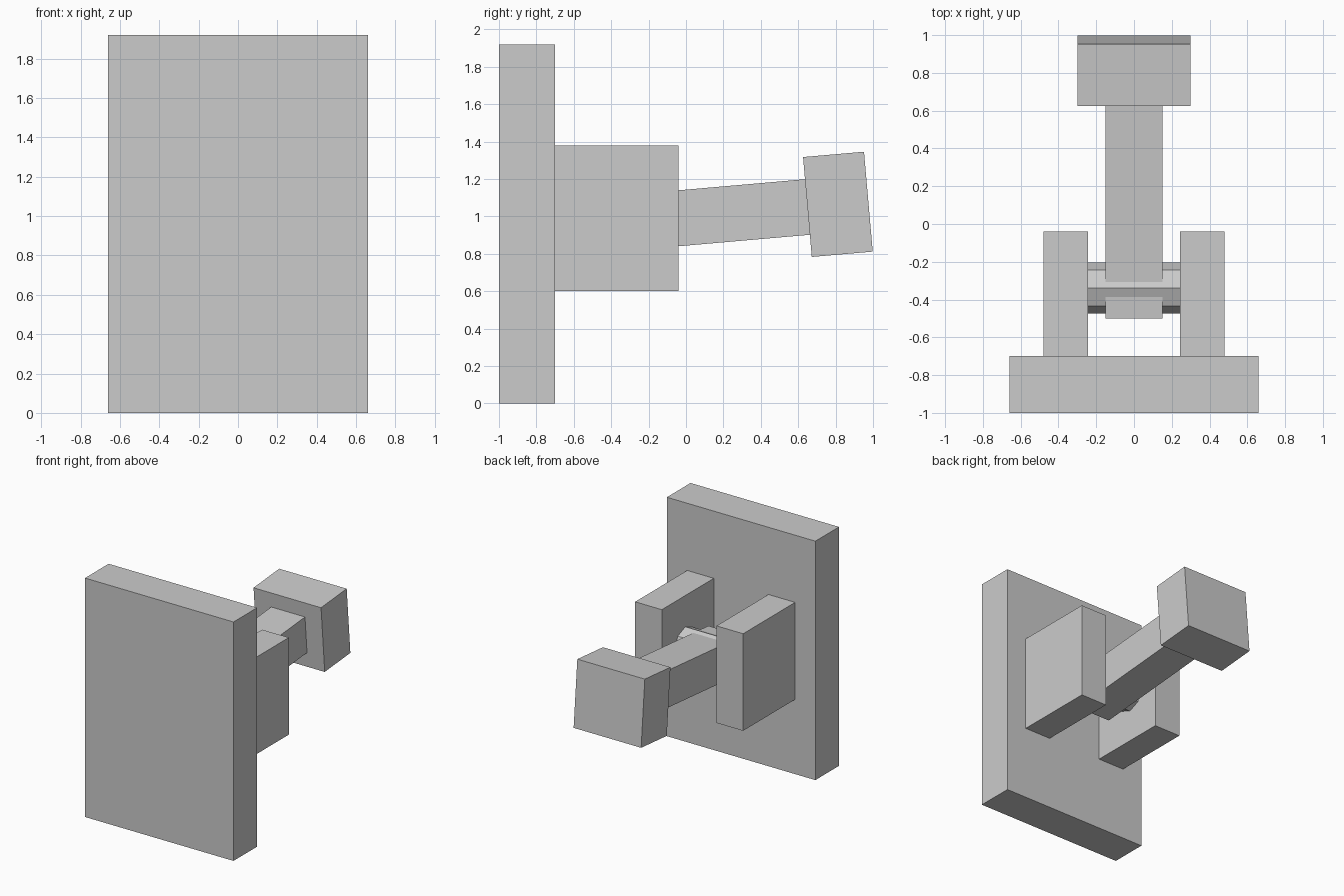
import bpy, math

if "Cube" in bpy.data.objects:
    bpy.data.objects.remove(bpy.data.objects["Cube"])

TILT = math.radians(5)
PIVOT = (0, -0.338, 0.964)


def box(name, lo, hi):
    """Axis-aligned box between two corners."""
    bpy.ops.mesh.primitive_cube_add(size=1, location=[(a + b) / 2 for a, b in zip(lo, hi)])
    ob = bpy.context.object
    ob.name = name
    ob.scale = [b - a for a, b in zip(lo, hi)]
    bpy.ops.object.transform_apply(location=False, rotation=False, scale=True)
    return ob


def tilted_box(name, half_width, start, end, half_height):
    """Box centred on the lever axis, from start to end measured from the pivot."""
    mid = (start + end) / 2
    ob = box(name, (-half_width, start, -half_height), (half_width, end, half_height))
    ob.location = (0, PIVOT[1] + mid * math.cos(TILT), PIVOT[2] + mid * math.sin(TILT))
    ob.rotation_euler.x = TILT
    return ob


# Wall plate
box("back_plate", (-0.66, -1, 0), (0.66, -0.7, 1.92))

# Pair of side brackets
for side, x0, x1 in (("left", -0.48, -0.243), ("right", 0.243, 0.48)):
    box(side + "_bracket", (x0, -0.7, 0.6), (x1, -0.04, 1.38))

# Eight-sided axle between the brackets
bpy.ops.mesh.primitive_cylinder_add(vertices=8, radius=0.135, depth=0.488,
                                    location=(0, -0.338, 0.994),
                                    rotation=(0, math.radians(90), 0))
bpy.context.object.name = "axle"

# Lever arm and its end block
tilted_box("lever_arm", 0.15, -0.15, 0.992, 0.149)
tilted_box("lever_handle", 0.3, 0.991, 1.318, 0.268)
